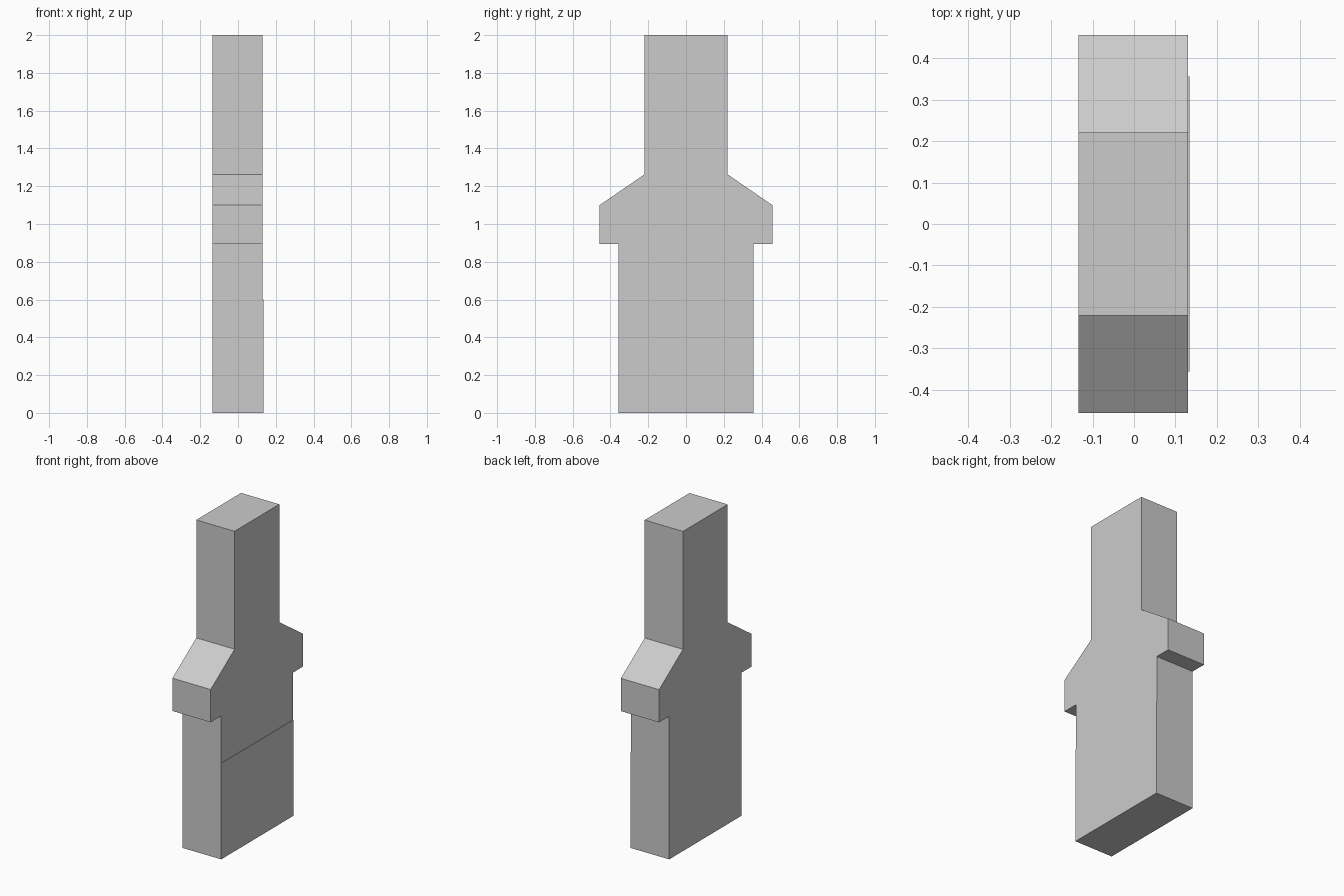
import bpy
import bmesh

cube = bpy.data.objects.get("Cube")
if cube:
    bpy.data.objects.remove(cube, do_unlink=True)

grey = bpy.data.materials.new("plain grey")
grey.use_nodes = True
colour = (0.6, 0.6, 0.6, 1)
grey.diffuse_color = colour
grey.node_tree.nodes["Principled BSDF"].inputs["Base Color"].default_value = colour


def extrude_profile(name, half, x0, x1):
    """Mirror a half outline of (y, z) points and extrude it along x."""
    outline = half + [(-y, z) for y, z in reversed(half)]
    bm = bmesh.new()
    face = bm.faces.new([bm.verts.new((x0, y, z)) for y, z in outline])
    out = bmesh.ops.extrude_face_region(bm, geom=[face])
    verts = [v for v in out["geom"] if isinstance(v, bmesh.types.BMVert)]
    bmesh.ops.translate(bm, verts=verts, vec=(x1 - x0, 0, 0))
    bmesh.ops.recalc_face_normals(bm, faces=bm.faces)
    mesh = bpy.data.meshes.new(name)
    bm.to_mesh(mesh)
    bm.free()
    mesh.materials.append(grey)
    obj = bpy.data.objects.new(name, mesh)
    bpy.context.collection.objects.link(obj)
    return obj


# Slab with a narrow neck, sloped shoulders and a wide base
extrude_profile("shouldered_slab", [
    (0.357, 0), (0.357, 0.895), (0.457, 0.895),
    (0.457, 1.1), (0.221, 1.262), (0.221, 2)], -0.134, 0.131)

# Slightly proud lower panel on the left face
extrude_profile("lower_panel", [(0.357, 0), (0.357, 0.6)], 0.131, 0.134)
